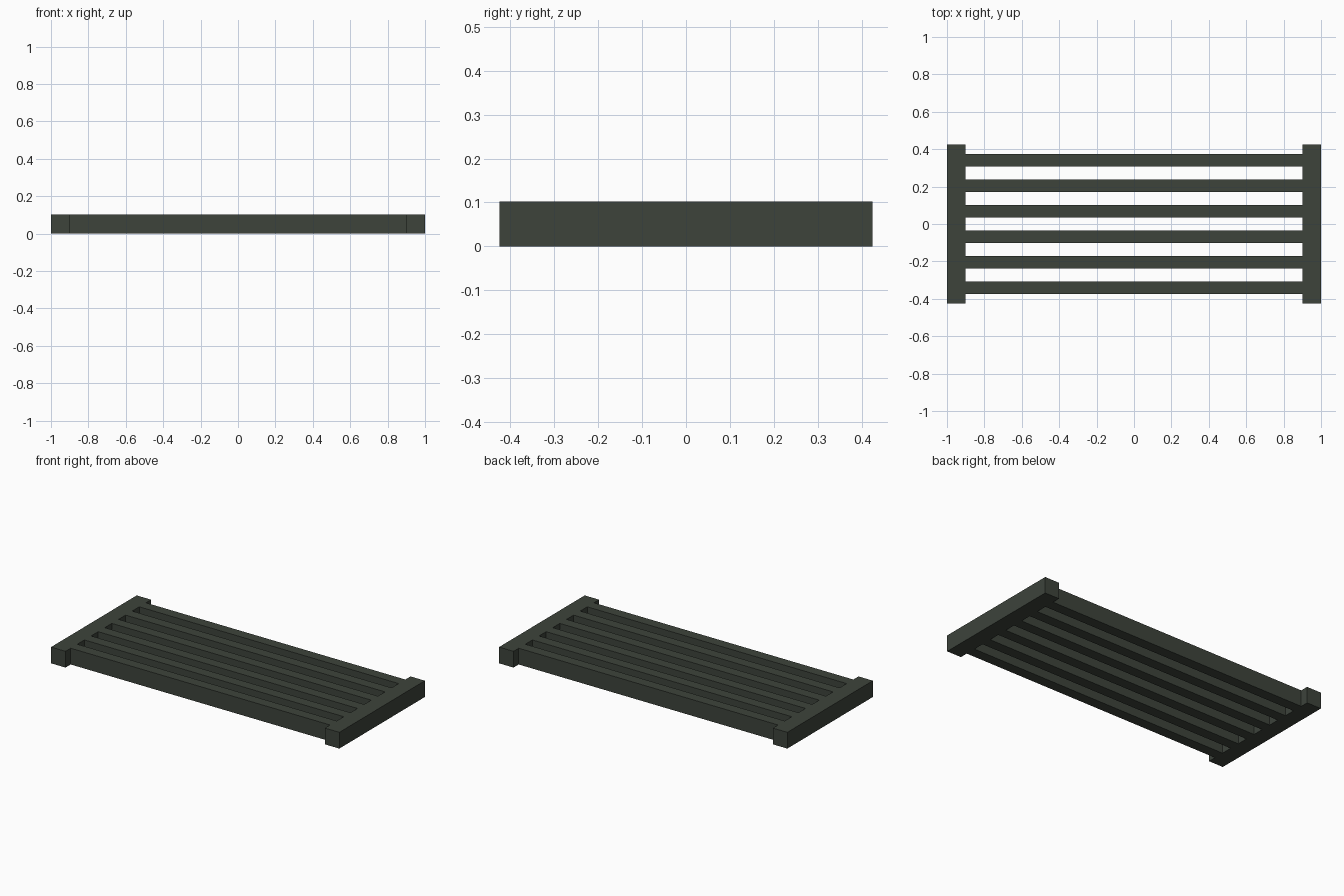
import bpy
import bmesh
from mathutils import Vector

if "Cube" in bpy.data.objects:
    bpy.data.objects.remove(bpy.data.objects["Cube"])

HEIGHT = 0.102
RAIL_WIDTH = 0.1
RAIL_LENGTH = 0.848
SLAT_COUNT = 6
SLAT_WIDTH = 0.066
SLAT_SPACING = 0.136

paint = bpy.data.materials.new("dark green grey")
paint.diffuse_color = (0.047, 0.057, 0.044, 1)
paint.use_nodes = True
paint.node_tree.nodes["Principled BSDF"].inputs["Base Color"].default_value = paint.diffuse_color


def add_box(name, center, size):
    mesh = bpy.data.meshes.new(name)
    bm = bmesh.new()
    bmesh.ops.create_cube(bm, size=1)
    bmesh.ops.scale(bm, vec=Vector(size), verts=bm.verts)
    bm.to_mesh(mesh)
    bm.free()
    mesh.materials.append(paint)
    obj = bpy.data.objects.new(name, mesh)
    obj.location = center
    bpy.context.collection.objects.link(obj)
    return obj


# End rails
for side, label in ((-1, "left"), (1, "right")):
    add_box(f"{label}_end_rail", (side * (1 - RAIL_WIDTH / 2), 0, HEIGHT / 2),
            (RAIL_WIDTH, RAIL_LENGTH, HEIGHT))

# Evenly spaced slats between the rails
for i in range(SLAT_COUNT):
    y = (i - (SLAT_COUNT - 1) / 2) * SLAT_SPACING
    add_box(f"slat_{i + 1}", (0, y, HEIGHT / 2),
            (2 - 2 * RAIL_WIDTH, SLAT_WIDTH, HEIGHT))
